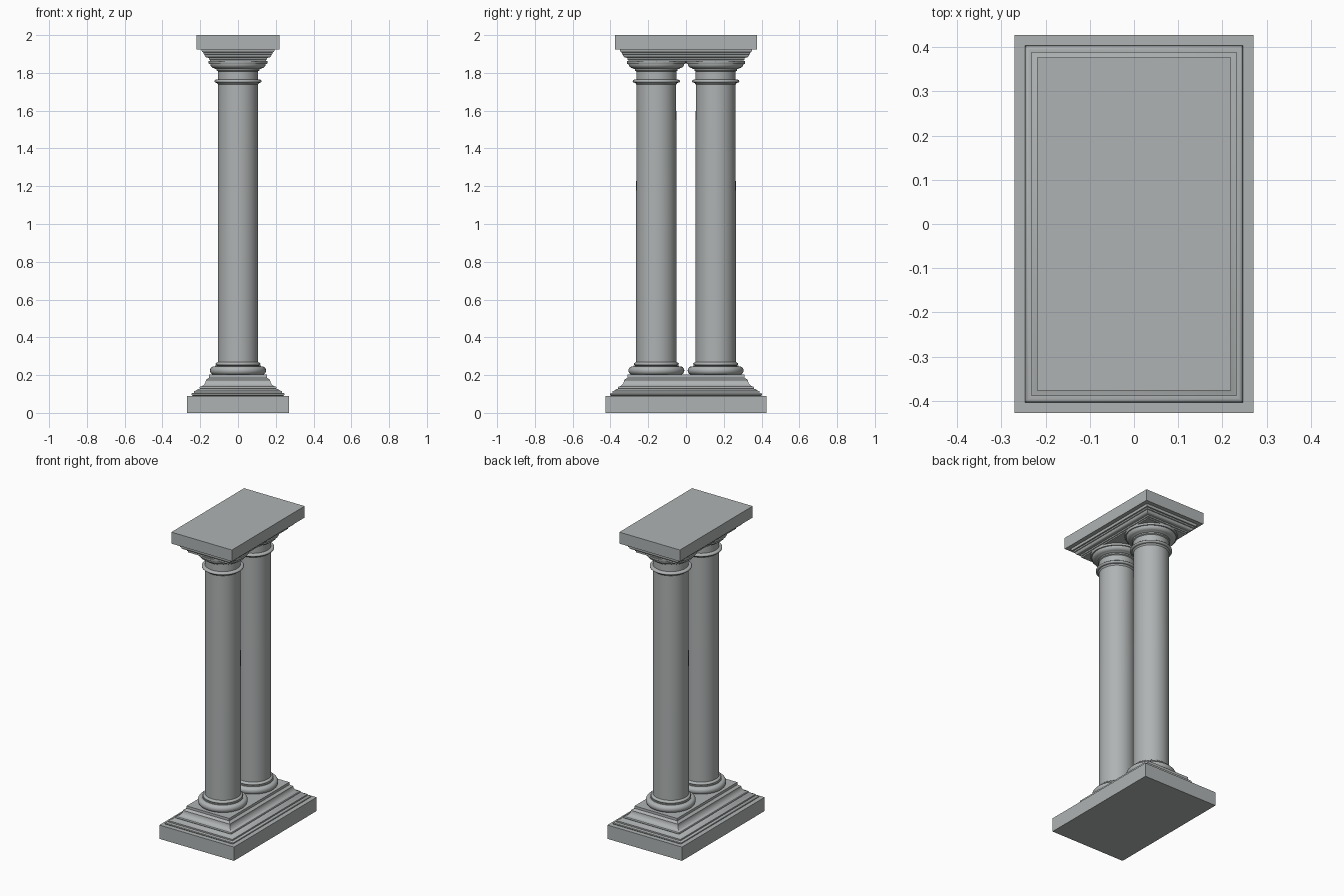
import bpy, bmesh, math

old = bpy.data.objects.get("Cube")
if old:
    bpy.data.objects.remove(old, do_unlink=True)

SPACING = 0.157   # column centre distance from the middle

stone = bpy.data.materials.new("grey stone")
stone.use_nodes = True
stone.diffuse_color = (0.43, 0.45, 0.45, 1)
stone.node_tree.nodes["Principled BSDF"].inputs["Base Color"].default_value = stone.diffuse_color


def arc(r, z, width, height, start, end, steps=6):
    """Elliptical arc of profile points, angles in degrees."""
    angles = [math.radians(start + (end - start) * i / steps) for i in range(steps + 1)]
    return [(r + width * math.cos(a), z + height * math.sin(a)) for a in angles]


def loft(name, profile, ring, angle):
    """Stack one ring per profile point and close both ends."""
    bm = bmesh.new()
    rings = [[bm.verts.new((x, y, z)) for x, y in ring(r)] for r, z in profile]
    n = len(rings[0])
    for low, high in zip(rings, rings[1:]):
        for i in range(n):
            j = (i + 1) % n
            bm.faces.new((low[i], low[j], high[j], high[i]))
    bm.faces.new(rings[0][::-1])
    bm.faces.new(rings[-1])
    bmesh.ops.recalc_face_normals(bm, faces=bm.faces)
    mesh = bpy.data.meshes.new(name)
    bm.to_mesh(mesh)
    bm.free()
    mesh.materials.append(stone)
    obj = bpy.data.objects.new(name, mesh)
    bpy.context.collection.objects.link(obj)
    bpy.ops.object.select_all(action='DESELECT')
    obj.select_set(True)
    bpy.context.view_layer.objects.active = obj
    bpy.ops.object.shade_smooth_by_angle(angle=math.radians(angle))
    return obj


def rectangle(r):
    return [(-r, -r - SPACING), (r, -r - SPACING), (r, r + SPACING), (-r, r + SPACING)]


def circle(r, sides=48):
    return [(r * math.cos(math.tau * i / sides), r * math.sin(math.tau * i / sides))
            for i in range(sides)]


# Plinth and its stepped moulding
loft("plinth", [(0.27, 0), (0.27, 0.09)], rectangle, 30)
loft("base_moulding",
     [(0.238, 0.09)] + arc(0.238, 0.098, 0.008, 0.008, -90, 90)
     + [(0.232, 0.106), (0.232, 0.115), (0.222, 0.118), (0.212, 0.126), (0.202, 0.128)]
     + arc(0.198, 0.134, 0.005, 0.006, -90, 60)
     + arc(0.21, 0.175, 0.04, 0.038, 255, 180)
     + [(0.165, 0.178), (0.154, 0.186), (0.154, 0.202)], rectangle, 30)

# Columns, turned from one profile: base rings, shaft, collar, neck and flared top
column_profile = (
    [(0.135, 0.198)] + arc(0.128, 0.224, 0.02, 0.022, -90, 90, 10)
    + [(0.121, 0.246), (0.121, 0.252)]
    + arc(0.112, 0.259, 0.007, 0.007, -90, 90)
    + [(0.107, 0.27), (0.107, 1.0), (0.105, 1.738), (0.112, 1.747)]
    + arc(0.117, 1.756, 0.008, 0.008, -90, 90)
    + [(0.106, 1.766), (0.106, 1.808), (0.113, 1.812), (0.113, 1.82), (0.122, 1.822)]
    + arc(0.122, 1.848, 0.025, 0.024, -85, 0)
    + [(0.154, 1.848), (0.156, 1.852), (0.156, 1.864)])
for name, side in (("front_column", -1), ("back_column", 1)):
    loft(name, column_profile, circle, 35).location.y = side * SPACING

# Stepped moulding under the top slab
loft("cap_moulding",
     [(0.148, 1.86), (0.148, 1.868), (0.153, 1.87), (0.153, 1.879), (0.161, 1.881)]
     + arc(0.161, 1.897, 0.016, 0.016, -80, 0)
     + [(0.182, 1.899), (0.182, 1.908), (0.189, 1.91), (0.192, 1.917), (0.192, 1.926)],
     rectangle, 30)
loft("top_slab", [(0.219, 1.925), (0.219, 2)], rectangle, 30)
